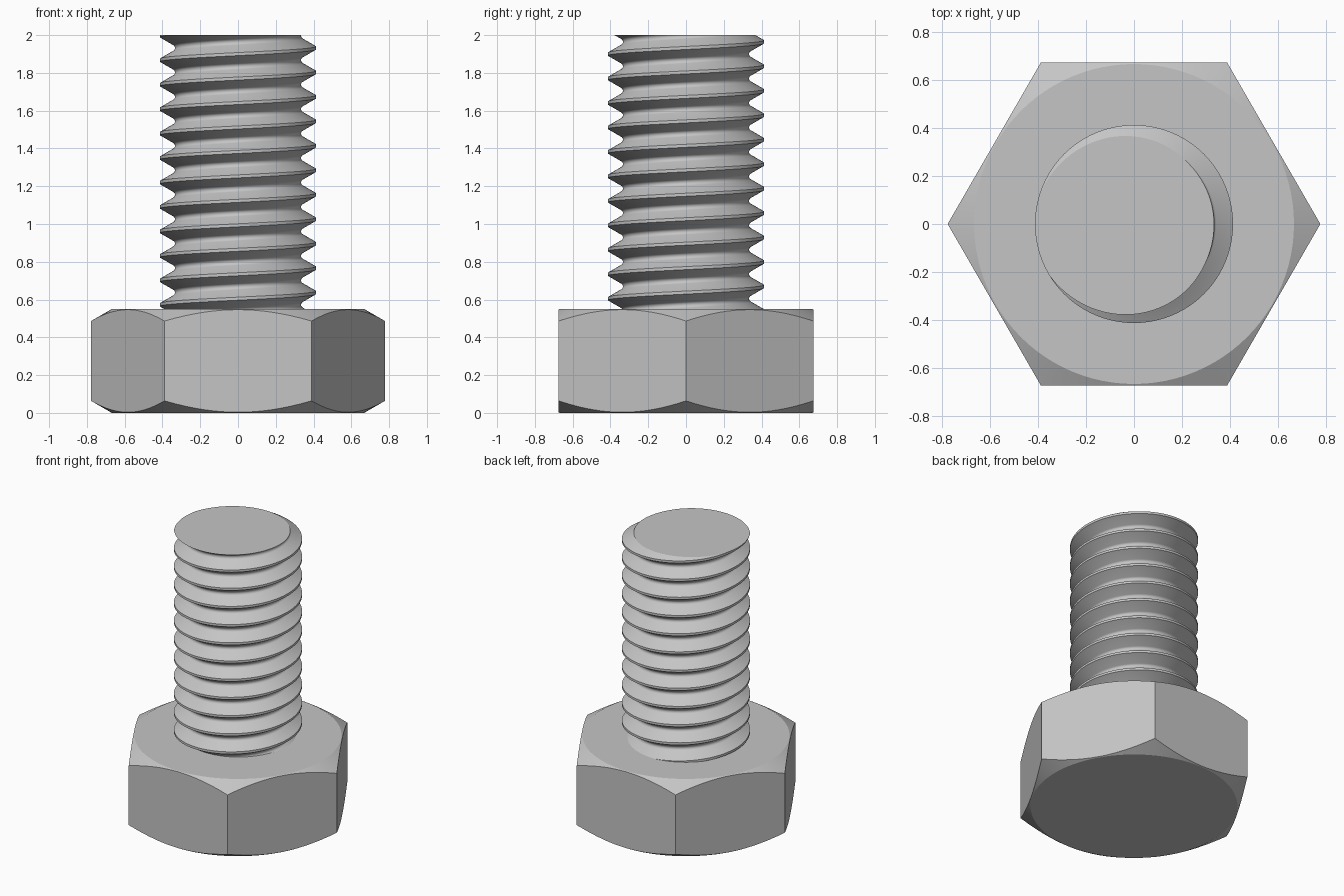
import bpy
import bmesh
from math import sin, cos, tan, pi, radians

cube = bpy.data.objects.get("Cube")
if cube:
    bpy.data.objects.remove(cube, do_unlink=True)

# Dimensions
HEAD_H, FLAT_R, DISC_R = 0.55, 0.674, 0.668
TOP, PITCH, MAJOR_R, CREST_Z = 2.0, 0.1295, 0.4135, 1.932
SEGS, TURNS = 96, 14

steel = bpy.data.materials.new("steel_grey")
steel.use_nodes = True
COLOR = (0.56, 0.56, 0.56, 1)
steel.diffuse_color = COLOR
steel.node_tree.nodes["Principled BSDF"].inputs["Base Color"].default_value = COLOR


def finish(bm, name):
    bmesh.ops.recalc_face_normals(bm, faces=bm.faces)
    mesh = bpy.data.meshes.new(name)
    bm.to_mesh(mesh)
    bm.free()
    mesh.materials.append(steel)
    obj = bpy.data.objects.new(name, mesh)
    bpy.context.collection.objects.link(obj)
    bpy.ops.object.select_all(action='DESELECT')
    obj.select_set(True)
    bpy.context.view_layer.objects.active = obj
    bpy.ops.object.shade_smooth_by_angle(angle=radians(20))
    return obj


# Hexagonal head, corners cut by a cone above and below
def build_head():
    bm = bmesh.new()
    rings = [[], [], [], []]
    for i in range(SEGS):
        a = 2 * pi * i / SEGS
        r = FLAT_R / cos(a % (pi / 3) - pi / 6)
        drop = (r - DISC_R) * tan(radians(30))
        spots = [(DISC_R, 0), (r, drop), (r, HEAD_H - drop), (DISC_R, HEAD_H)]
        for ring, (rad, z) in zip(rings, spots):
            ring.append(bm.verts.new((rad * cos(a), rad * sin(a), z)))
    for low, high in zip(rings, rings[1:]):
        for i in range(SEGS):
            k = (i + 1) % SEGS
            bm.faces.new((low[i], low[k], high[k], high[i]))
    bm.faces.new(rings[0])
    bm.faces.new(rings[-1])
    return finish(bm, "hex_head")


# One pitch of thread: flat crest, straight flanks, rounded root
def thread_profile():
    flank_r = MAJOR_R - PITCH * 5 / 16 * tan(radians(60))
    root = PITCH / 8 / sin(radians(60))
    points = [(MAJOR_R, -PITCH / 16), (MAJOR_R, PITCH / 16)]
    for k in range(9):
        t = radians(-60 + 15 * k)
        points.append((flank_r - root * (cos(t) - cos(radians(60))),
                       PITCH / 2 + root * sin(t)))
    return points


# Right-handed threaded shank, swept along a helix and cut flat at both ends
def build_shank():
    bm = bmesh.new()
    profile = thread_profile()
    count = len(profile)
    start = CREST_Z - (TURNS - 1) * PITCH
    columns = []
    for i in range(SEGS):
        a = 2 * pi * i / SEGS
        columns.append([
            bm.verts.new((r * cos(a), r * sin(a), start + z + PITCH * (turn + i / SEGS)))
            for turn in range(TURNS + 1) for r, z in profile])
    for i in range(SEGS):
        here = columns[i]
        there = columns[i + 1] if i + 1 < SEGS else columns[0][count:]
        for j in range(min(len(here), len(there)) - 1):
            bm.faces.new((here[j], there[j], there[j + 1], here[j + 1]))
    for z, side in ((TOP, 1), (HEAD_H - 0.05, -1)):
        cut = bmesh.ops.bisect_plane(
            bm, geom=bm.verts[:] + bm.edges[:] + bm.faces[:], dist=1e-6,
            plane_co=(0, 0, z), plane_no=(0, 0, side), clear_outer=True)
        rim = [e for e in cut["geom_cut"] if isinstance(e, bmesh.types.BMEdge)]
        bmesh.ops.edgeloop_fill(bm, edges=rim)
    return finish(bm, "threaded_shank")


build_head()
build_shank()
